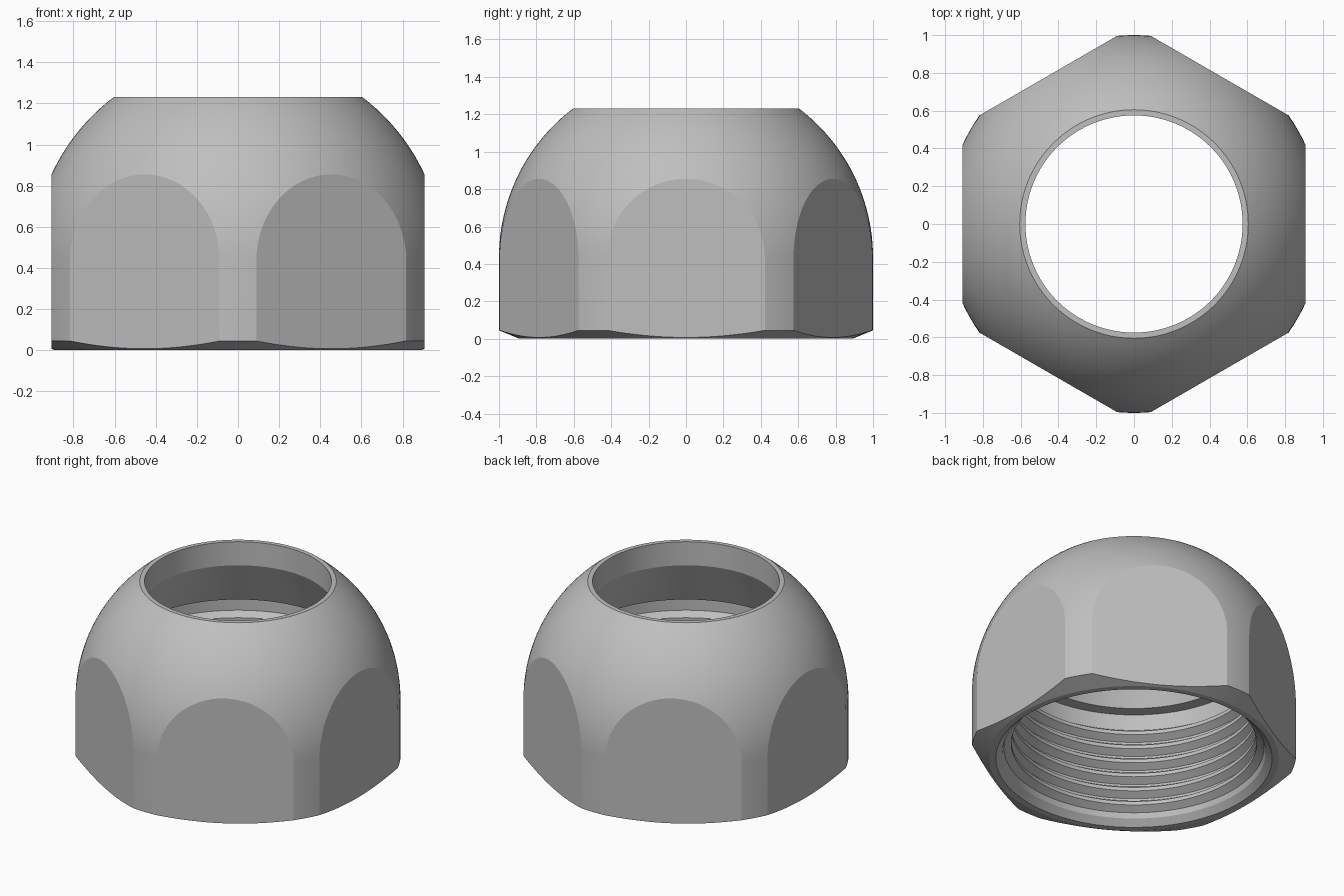
import bpy
import bmesh
from math import sin, cos, pi, radians, sqrt, atan2
from mathutils import Vector, Matrix

cube = bpy.data.objects.get("Cube")
if cube:
    bpy.data.objects.remove(cube, do_unlink=True)

SEGMENTS = 144
HEIGHT = 1.23
DOME_CENTRE = 0.434
FLAT_DISTANCE = 0.907
RIM_RADIUS = 0.605

# Steel material
steel = bpy.data.materials.new("steel_grey")
steel.use_nodes = True
colour = (0.52, 0.52, 0.52, 1)
steel.diffuse_color = colour
steel.node_tree.nodes["Principled BSDF"].inputs["Base Color"].default_value = colour


def nut_profile():
    """Closed (radius, height) outline of the nut wall."""
    # Outside: bottom face, chamfer, straight side, dome
    points = [(0.85, 0), (0.89, 0), (1, 0.045)]
    top_angle = atan2(sqrt(1 - RIM_RADIUS ** 2), RIM_RADIUS)
    steps = 24
    for i in range(steps + 1):
        a = top_angle * i / steps
        points.append((cos(a), DOME_CENTRE + sin(a)))
    points[-1] = (RIM_RADIUS, HEIGHT)
    # Inside: top bore, conical seat, thread relief
    points += [(0.575, HEIGHT), (0.575, 1.07), (0.72, 0.77),
               (0.80, 0.77), (0.80, 0.66)]
    # Thread ridges, top to bottom
    pitch = 0.1
    for i in range(6):
        z = 0.66 - i * pitch
        points += [(0.755, z - 0.03), (0.755, z - 0.055), (0.80, z - 0.085)]
        if i < 5:
            points.append((0.80, z - pitch))
    # Mouth of the thread
    points.append((0.81, 0.04))
    return points


bm = bmesh.new()

# Revolve the outline into a ring of quads
profile = nut_profile()
rings = []
for s in range(SEGMENTS):
    a = 2 * pi * s / SEGMENTS
    rings.append([bm.verts.new((r * cos(a), r * sin(a), z)) for r, z in profile])
count = len(profile)
for s in range(SEGMENTS):
    here, there = rings[s], rings[(s + 1) % SEGMENTS]
    for i in range(count):
        j = (i + 1) % count
        bm.faces.new((here[i], there[i], there[j], here[j]))

# Slice off six sides and cap each cut to form the wrench flats
for side in range(6):
    normal = Matrix.Rotation(side * pi / 3, 3, "Z") @ Vector((1, 0, 0))
    cut = bmesh.ops.bisect_plane(
        bm, geom=bm.verts[:] + bm.edges[:] + bm.faces[:], dist=1e-6,
        plane_co=normal * FLAT_DISTANCE, plane_no=normal, clear_outer=True)
    border = [e for e in cut["geom_cut"]
              if isinstance(e, bmesh.types.BMEdge) and e.is_boundary]
    bmesh.ops.holes_fill(bm, edges=border, sides=0)

bmesh.ops.recalc_face_normals(bm, faces=bm.faces[:])
mesh = bpy.data.meshes.new("domed_hex_nut")
bm.to_mesh(mesh)
bm.free()

nut = bpy.data.objects.new("domed_hex_nut", mesh)
bpy.context.collection.objects.link(nut)
mesh.materials.append(steel)

# Smooth dome and bore with crisp edges
bpy.ops.object.select_all(action="DESELECT")
nut.select_set(True)
bpy.context.view_layer.objects.active = nut
bpy.ops.object.shade_smooth_by_angle(angle=radians(18))
